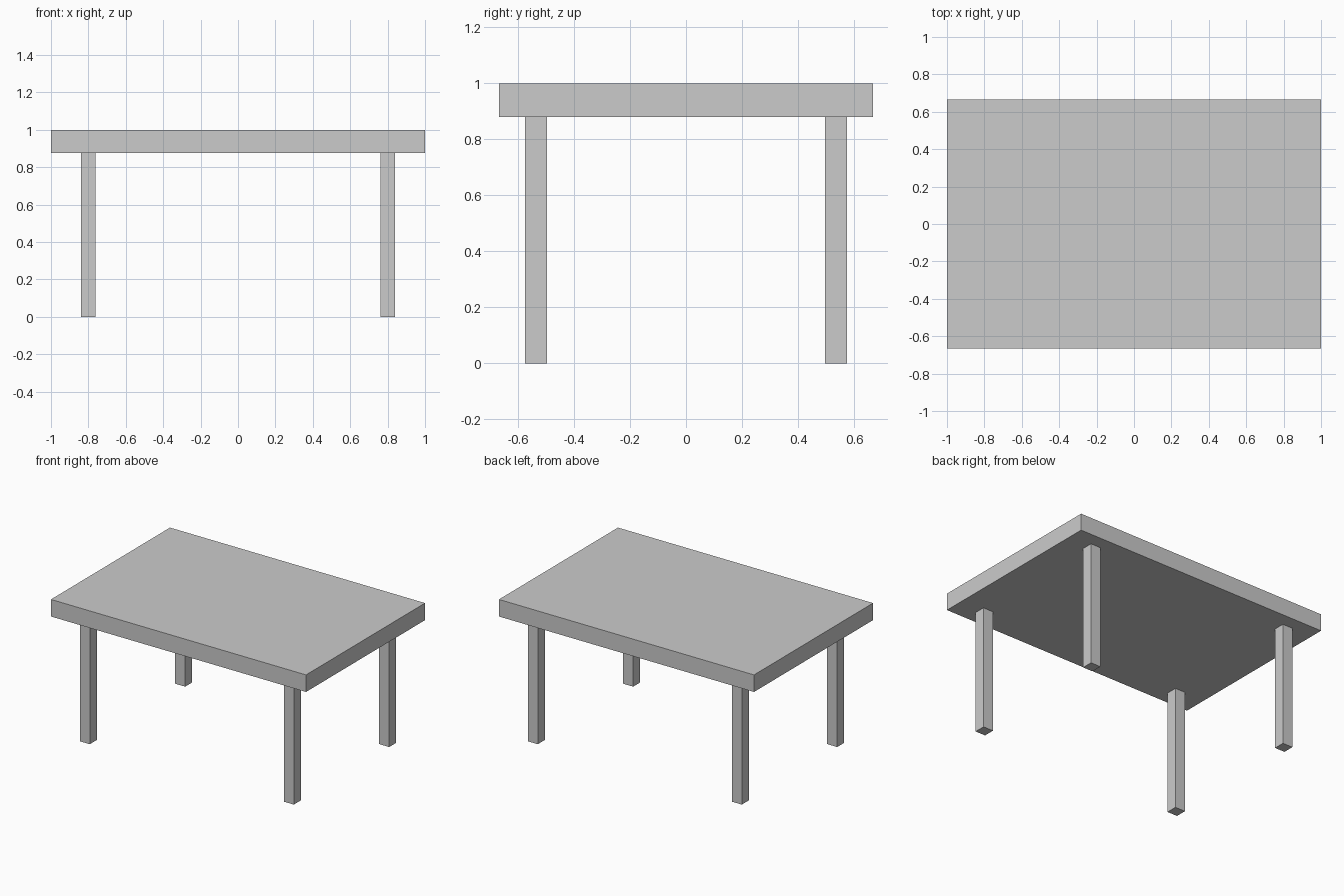
import bpy

if "Cube" in bpy.data.objects:
    bpy.data.objects.remove(bpy.data.objects["Cube"])


def box(name, center, size):
    """Axis-aligned box with real dimensions baked into the mesh."""
    bpy.ops.mesh.primitive_cube_add(size=1, location=center)
    obj = bpy.context.object
    obj.name = name
    obj.scale = size
    bpy.ops.object.transform_apply(location=False, rotation=False, scale=True)
    return obj


TOP_Z, UNDERSIDE_Z = 0.998, 0.877
LEG = 0.078

# Table top slab
box("table_top", (0, 0, (TOP_Z + UNDERSIDE_Z) / 2),
    (2.0, 1.333, TOP_Z - UNDERSIDE_Z))

# Four square legs, inset from the corners
for side, x in (("left", -0.8), ("right", 0.8)):
    for end, y in (("front", -0.534), ("back", 0.534)):
        box(f"{end}_{side}_leg", (x, y, UNDERSIDE_Z / 2),
            (LEG, LEG, UNDERSIDE_Z))
